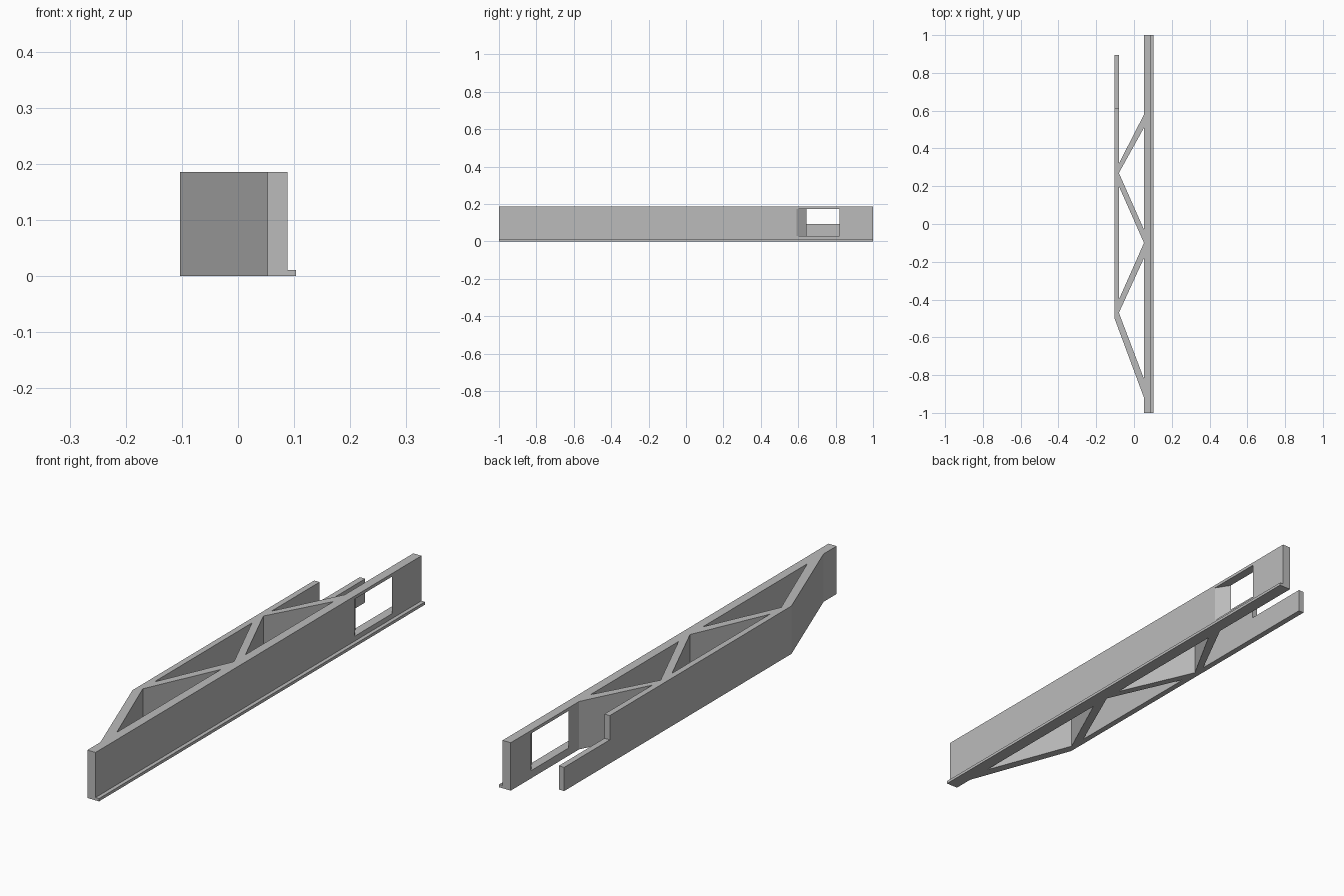
import bpy
import bmesh

cube = bpy.data.objects.get("Cube")
if cube:
    bpy.data.objects.remove(cube, do_unlink=True)

GREY = (0.5, 0.5, 0.5, 1)
mat = bpy.data.materials.new("plain grey")
mat.use_nodes = True
mat.diffuse_color = GREY
mat.node_tree.nodes["Principled BSDF"].inputs["Base Color"].default_value = GREY

HEIGHT = 0.186
IN, OUT = 0.053, 0.088           # plate faces
RAIL_IN, RAIL_OUT = -0.08, -0.103


def prism(name, plan, z0=0.0, z1=HEIGHT):
    """Extrude a plan outline (x, y) from z0 to z1."""
    bm = bmesh.new()
    face = bm.faces.new([bm.verts.new((x, y, z0)) for x, y in plan])
    top = bmesh.ops.extrude_face_region(bm, geom=[face])["geom"]
    verts = [v for v in top if isinstance(v, bmesh.types.BMVert)]
    bmesh.ops.translate(bm, verts=verts, vec=(0, 0, z1 - z0))
    bmesh.ops.recalc_face_normals(bm, faces=bm.faces)
    mesh = bpy.data.meshes.new(name)
    bm.to_mesh(mesh)
    bm.free()
    mesh.materials.append(mat)
    obj = bpy.data.objects.new(name, mesh)
    bpy.context.collection.objects.link(obj)
    return obj


def cut(obj, cutter):
    """Subtract a cutter, apply it and discard it."""
    mod = obj.modifiers.new("cut", "BOOLEAN")
    mod.operation = "DIFFERENCE"
    mod.solver = "EXACT"
    mod.object = cutter
    bpy.context.view_layer.objects.active = obj
    bpy.ops.object.modifier_apply(modifier=mod.name)
    bpy.data.objects.remove(cutter, do_unlink=True)


# Long plate with a foot lip along its outer bottom edge
plate = prism("main_plate", [(IN, -1), (OUT, -1), (OUT, 1), (IN, 1)])
prism("foot_lip", [(OUT, -1), (0.103, -1), (0.103, 1), (OUT, 1)], 0, 0.011)

# Window cut through the plate at a slant
slant = 0.055 / (OUT - IN)
xa, xb = IN - 0.02, OUT + 0.02
ya, yb = slant * (OUT - xa), slant * (OUT - xb)
cut(plate, prism("window_cutter",
                 [(xa, 0.59 + ya), (xb, 0.59 + yb), (xb, 0.82 + yb), (xa, 0.82 + ya)],
                 0.03, 0.174))

# Rear rail, stepped down to half height at its far end
rail = prism("side_rail", [(RAIL_OUT, -0.5), (RAIL_IN, -0.47), (RAIL_IN, 0.895), (RAIL_OUT, 0.895)])
cut(rail, prism("step_cutter", [(-0.2, 0.615), (0, 0.615), (0, 1), (-0.2, 1)], 0.092, 0.3))

# Zigzag braces between plate and rail
prism("end_brace", [(IN, -0.92), (IN, -0.82), (RAIL_IN, -0.47), (RAIL_OUT, -0.5)])
for name, r0, r1, p0, p1 in (
    ("front_brace", -0.47, -0.40, -0.18, -0.10),
    ("middle_brace", 0.20, 0.27, -0.10, -0.03),
    ("back_brace", 0.27, 0.32, 0.51, 0.58),
):
    prism(name, [(RAIL_IN, r0), (IN, p0), (IN, p1), (RAIL_IN, r1)])
